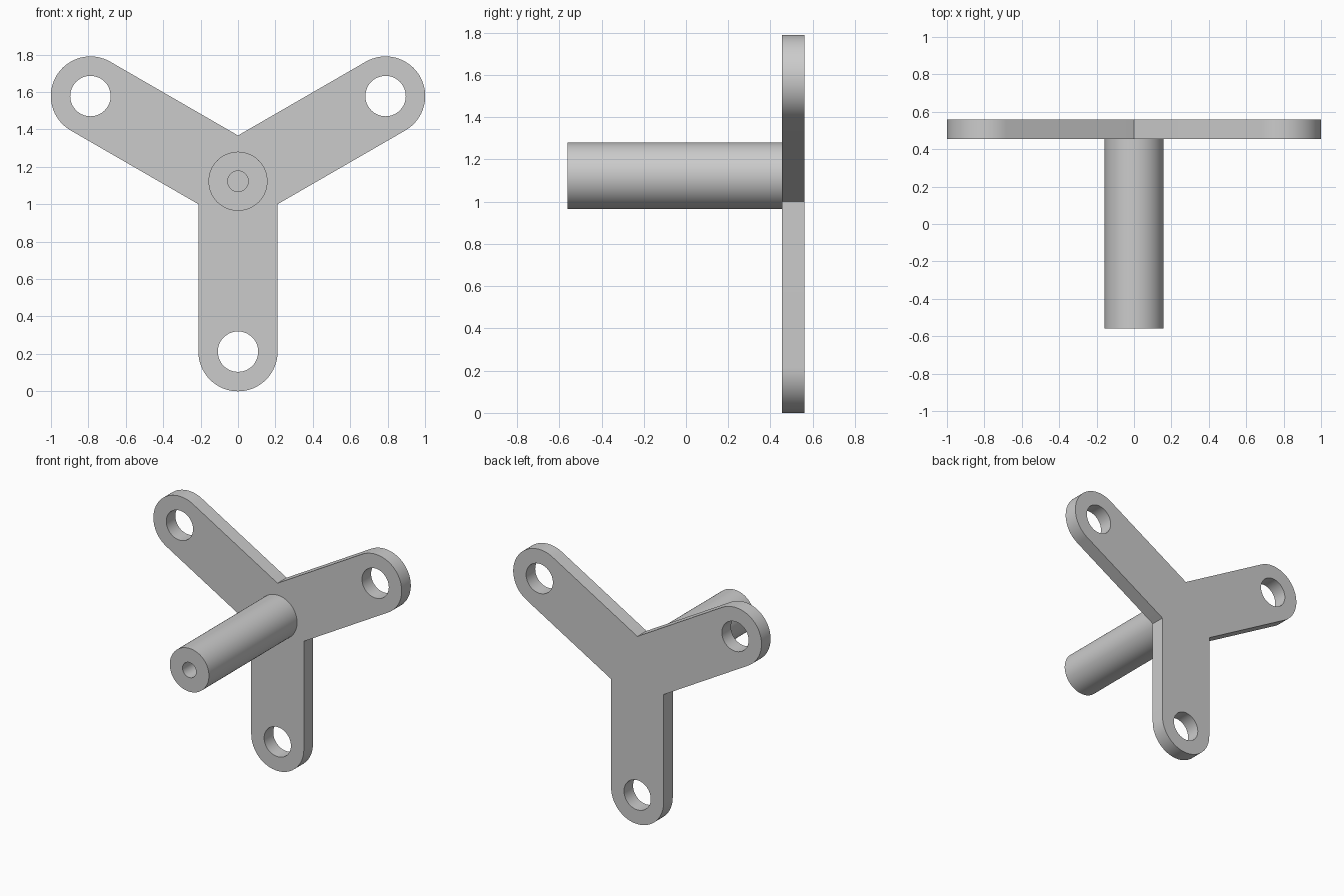
import bpy, bmesh
from math import sin, cos, pi, radians

HUB_Z = 1.123          # height of the hub axis
ARM, R = 0.911, 0.212  # hub to hole distance, arm half width
HOLE_R = 0.108
FRONT, BACK = 0.455, 0.56
SHAFT_R, BORE_R = 0.158, 0.055
SHAFT_FRONT, BORE_END = -0.56, -0.1

cube = bpy.data.objects.get("Cube")
if cube:
    bpy.data.objects.remove(cube, do_unlink=True)

grey = bpy.data.materials.new("plain grey")
grey.use_nodes = True
colour = (0.6, 0.6, 0.6, 1)
grey.diffuse_color = colour
grey.node_tree.nodes["Principled BSDF"].inputs["Base Color"].default_value = colour


def make_object(name, bm):
    bmesh.ops.recalc_face_normals(bm, faces=bm.faces)
    mesh = bpy.data.meshes.new(name)
    bm.to_mesh(mesh)
    bm.free()
    mesh.materials.append(grey)
    obj = bpy.data.objects.new(name, mesh)
    bpy.context.collection.objects.link(obj)
    return obj


def prism(name, outline, y0, y1):
    """Extrude a closed x, z outline along y."""
    bm = bmesh.new()
    face = bm.faces.new([bm.verts.new((x, y0, z)) for x, z in outline])
    new = bmesh.ops.extrude_face_region(bm, geom=[face])["geom"]
    verts = [v for v in new if isinstance(v, bmesh.types.BMVert)]
    bmesh.ops.translate(bm, verts=verts, vec=(0, y1 - y0, 0))
    if len(bm.faces) == len(outline) + 1:
        bm.faces.new([v for v in bm.verts if v not in verts])
    return make_object(name, bm)


def arc(cx, cz, radius, start, sweep, steps):
    return [(cx + radius * cos(start + sweep * i / steps),
             cz + radius * sin(start + sweep * i / steps)) for i in range(steps + 1)]


def smooth(obj):
    bpy.ops.object.select_all(action='DESELECT')
    obj.select_set(True)
    bpy.context.view_layer.objects.active = obj
    bpy.ops.object.shade_smooth_by_angle(angle=radians(30))


# Three-armed plate: a rounded end and an inner corner per arm
outline, centres = [], []
for a in (radians(d) for d in (-90, 30, 150)):
    cx, cz = ARM * cos(a), HUB_Z + ARM * sin(a)
    centres.append((cx, cz))
    outline += arc(cx, cz, R, a - pi / 2, pi, 32)
    corner = R / sin(pi / 3)
    outline.append((corner * cos(a + pi / 3), HUB_Z + corner * sin(a + pi / 3)))
plate = prism("three_arm_plate", outline, FRONT, BACK)

# Mounting hole through the end of each arm
for cx, cz in centres:
    cutter = prism("hole_cutter", arc(cx, cz, HOLE_R, 0, 2 * pi, 48)[:-1],
                   FRONT - 0.1, BACK + 0.1)
    cutter.hide_render = True
    mod = plate.modifiers.new("hole", 'BOOLEAN')
    mod.object, mod.solver = cutter, 'EXACT'
    bpy.context.view_layer.objects.active = plate
    bpy.ops.object.modifier_apply(modifier=mod.name)
    bpy.data.objects.remove(cutter, do_unlink=True)
smooth(plate)

# Shaft with a blind bore in its front end, turned around the hub axis
profile = [(SHAFT_R, FRONT), (SHAFT_R, SHAFT_FRONT),
           (BORE_R, SHAFT_FRONT), (BORE_R, BORE_END)]
bm = bmesh.new()
n = 64
rings = [[bm.verts.new((r * cos(2 * pi * i / n), y, HUB_Z + r * sin(2 * pi * i / n)))
          for i in range(n)] for r, y in profile]
for a, b in zip(rings, rings[1:]):
    for i in range(n):
        j = (i + 1) % n
        bm.faces.new((a[i], a[j], b[j], b[i]))
bm.faces.new(rings[0])
bm.faces.new(rings[-1])
smooth(make_object("shaft", bm))
